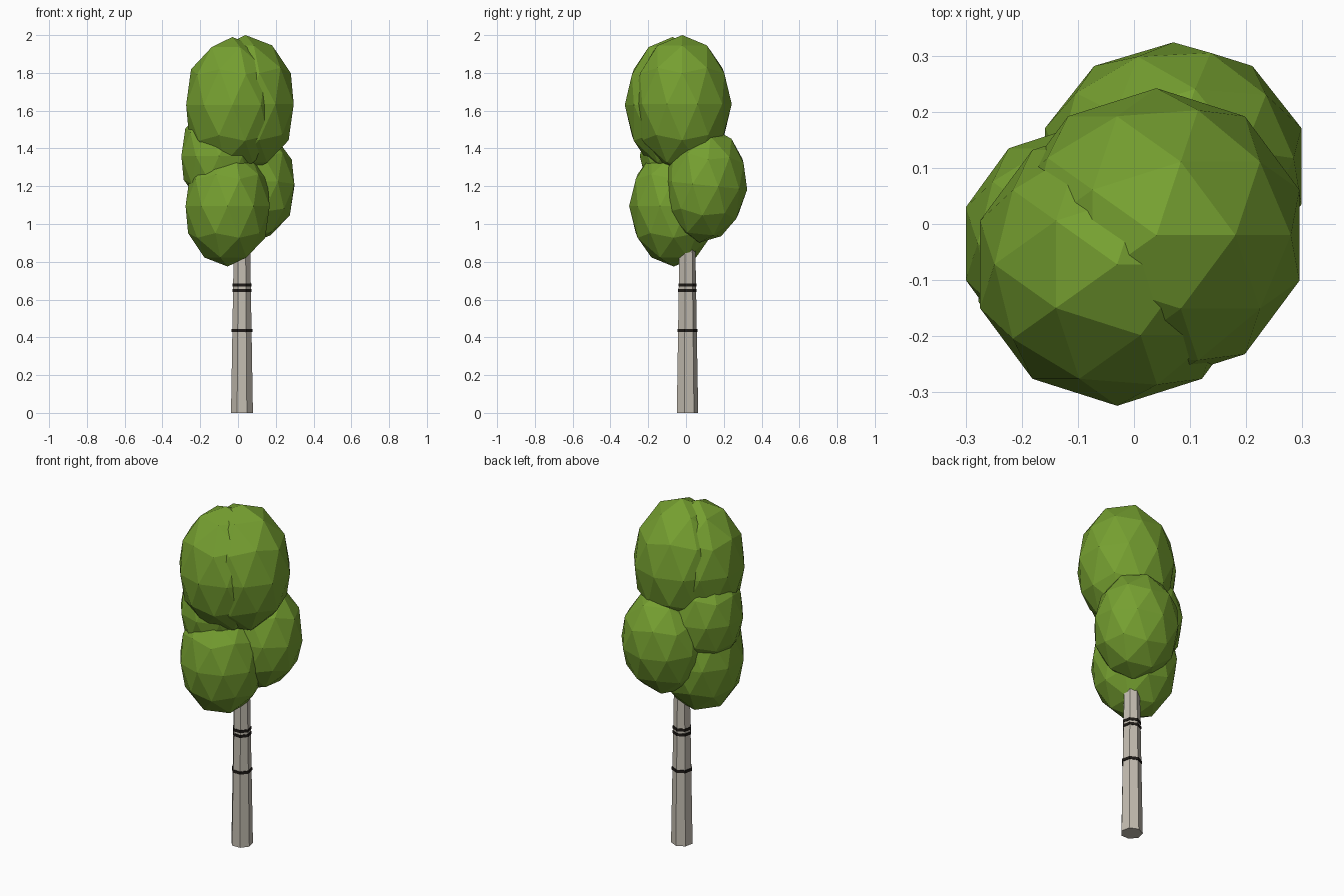
import bpy, math

if "Cube" in bpy.data.objects:
    bpy.data.objects.remove(bpy.data.objects["Cube"])


def material(name, rgb):
    m = bpy.data.materials.new(name)
    m.diffuse_color = (*rgb, 1)
    m.use_nodes = True
    m.node_tree.nodes["Principled BSDF"].inputs["Base Color"].default_value = m.diffuse_color
    return m


LEAF = material("leaf_green", (0.18, 0.35, 0.03))
BARK = material("pale_bark", (0.55, 0.51, 0.44))
DARK = material("dark_bark", (0.014, 0.011, 0.009))

TRUNK_X, TRUNK_Y = 0.021, 0.005
TRUNK_H, R_BASE, R_TOP = 1.2, 0.0595, 0.039


def tapered(name, z0, z1, r0, r1, mat):
    bpy.ops.mesh.primitive_cone_add(vertices=7, radius1=r0, radius2=r1, depth=z1 - z0,
                                    location=(TRUNK_X, TRUNK_Y, (z0 + z1) / 2))
    ob = bpy.context.object
    ob.name = name
    ob.data.materials.append(mat)
    return ob


def foliage(name, loc, radii, tilt=0):
    bpy.ops.mesh.primitive_ico_sphere_add(subdivisions=2, radius=1, location=loc)
    ob = bpy.context.object
    ob.name = name
    ob.scale = radii
    ob.rotation_euler.x = math.radians(tilt)
    ob.data.materials.append(LEAF)


# Seven-sided trunk, running up into the crown
tapered("trunk", 0, TRUNK_H, R_BASE, R_TOP, BARK)

# Thin dark bark rings
for i, (z, extra) in enumerate([(0.435, 0.004), (0.648, 0.003), (0.676, 0.003)]):
    r = R_BASE + (R_TOP - R_BASE) * z / TRUNK_H + extra
    tapered(f"bark_ring_{i + 1}", z - 0.008, z + 0.008, r, r, DARK)

# Overlapping faceted leaf clumps
foliage("leaves_top_front", (-0.03, -0.072, 1.63), (0.257, 0.252, 0.36))
foliage("leaves_top_back", (0.04, -0.02, 1.635), (0.268, 0.262, 0.365))
foliage("leaves_low_front", (-0.055, -0.065, 1.095), (0.234, 0.236, 0.32))
foliage("leaves_low_back", (0.07, 0.103, 1.205), (0.24, 0.222, 0.305), -6)
foliage("leaves_left", (-0.10, -0.035, 1.36), (0.21, 0.21, 0.28))
